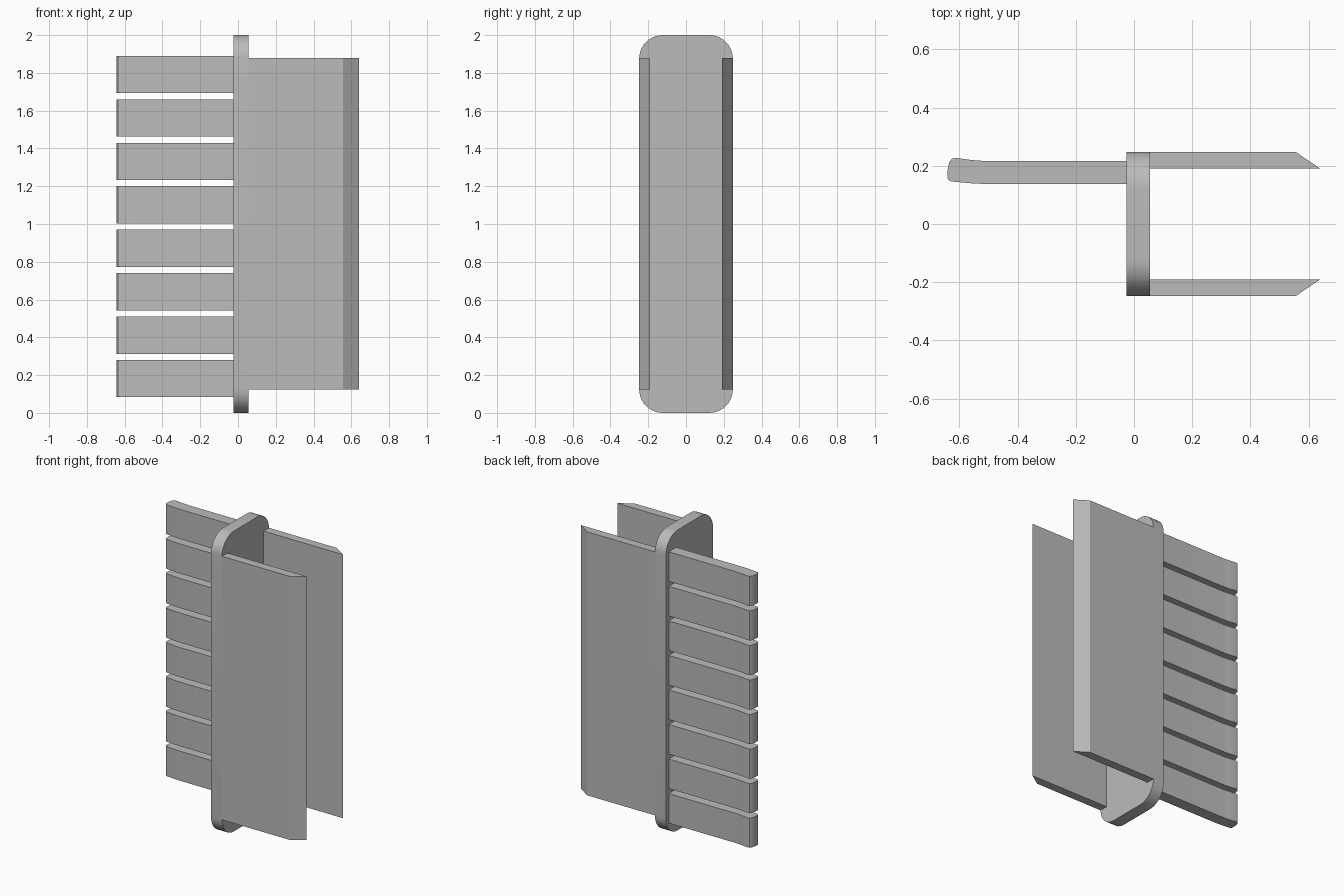
import bpy, bmesh
from math import sin, cos, pi, radians
from mathutils import Vector

cube = bpy.data.objects.get("Cube")
if cube:
    bpy.data.objects.remove(cube, do_unlink=True)

# Single grey material
grey = bpy.data.materials.new("plain grey")
grey.use_nodes = True
colour = (0.5, 0.5, 0.5, 1)
grey.diffuse_color = colour
grey.node_tree.nodes["Principled BSDF"].inputs["Base Color"].default_value = colour


def extrude_profile(name, points, offset):
    """Close an outline of 3D points into a solid along the offset."""
    bm = bmesh.new()
    face = bm.faces.new([bm.verts.new(p) for p in points])
    result = bmesh.ops.extrude_face_region(bm, geom=[face])
    verts = [v for v in result["geom"] if isinstance(v, bmesh.types.BMVert)]
    bmesh.ops.translate(bm, verts=verts, vec=Vector(offset))
    bmesh.ops.recalc_face_normals(bm, faces=bm.faces)
    mesh = bpy.data.meshes.new(name)
    bm.to_mesh(mesh)
    bm.free()
    mesh.materials.append(grey)
    obj = bpy.data.objects.new(name, mesh)
    bpy.context.collection.objects.link(obj)
    bpy.ops.object.select_all(action="DESELECT")
    obj.select_set(True)
    bpy.context.view_layer.objects.active = obj
    bpy.ops.object.shade_smooth_by_angle(angle=radians(30))
    return obj


# Upright plate with rounded corners
half_width, radius, steps = 0.248, 0.125, 10
outline = []
for corner, (sy, sz) in enumerate([(1, 1), (-1, 1), (-1, -1), (1, -1)]):
    for i in range(steps + 1):
        a = (corner + i / steps) * pi / 2
        outline.append((-0.025,
                        sy * (half_width - radius) + radius * cos(a),
                        1 + sz * (1 - radius) + radius * sin(a)))
extrude_profile("centre_plate", outline, (0.08, 0, 0))

# Two side walls with bevelled free ends
for name, side in (("front_wall", -1), ("back_wall", 1)):
    wall = [(0.055, 0.248), (0.555, 0.248), (0.64, 0.191), (0.055, 0.191)]
    extrude_profile(name, [(x, side * y, 0.125) for x, y in wall], (0, 0, 1.755))

# Row of fingers with softly rounded, slightly bent tips
finger = [(-0.025, 0.138), (-0.025, 0.217), (-0.52, 0.217), (-0.56, 0.22),
          (-0.61, 0.227), (-0.625, 0.225), (-0.635, 0.213), (-0.641, 0.185),
          (-0.642, 0.16), (-0.636, 0.149), (-0.625, 0.146), (-0.56, 0.14),
          (-0.52, 0.138)]
for i in range(8):
    extrude_profile(f"finger_{i + 1}",
                    [(x, y, 0.083 + 0.23 * i) for x, y in finger], (0, 0, 0.197))
